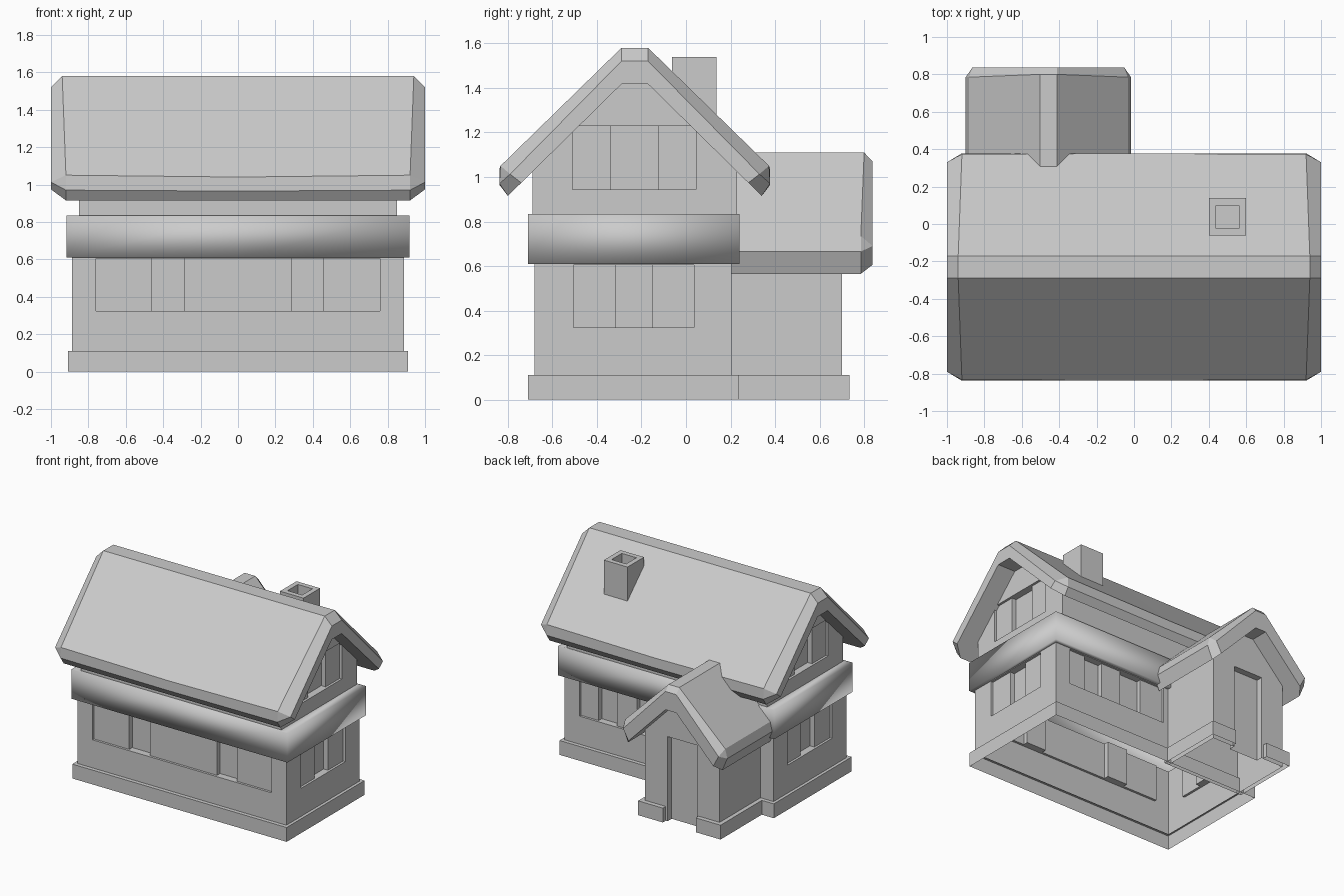
import bpy, bmesh
from mathutils import Vector

if "Cube" in bpy.data.objects:
    bpy.data.objects.remove(bpy.data.objects["Cube"])


def finish(name, bm):
    bmesh.ops.remove_doubles(bm, verts=bm.verts, dist=1e-5)
    bmesh.ops.recalc_face_normals(bm, faces=bm.faces)
    me = bpy.data.meshes.new(name)
    bm.to_mesh(me)
    bm.free()
    ob = bpy.data.objects.new(name, me)
    bpy.context.collection.objects.link(ob)
    return ob


def loft(name, rings, cap=True):
    """Skin a list of equally long closed rings of points."""
    bm = bmesh.new()
    vs = [[bm.verts.new(p) for p in r] for r in rings]
    n = len(rings[0])
    for a, b in zip(vs, vs[1:]):
        for i in range(n):
            j = (i + 1) % n
            bm.faces.new((a[i], a[j], b[j], b[i]))
    if cap:
        bm.faces.new(vs[0])
        bm.faces.new(vs[-1])
    return finish(name, bm)


def box(name, x0, x1, y0, y1, z0, z1):
    return loft(name, [[(x0, y0, z), (x1, y0, z), (x1, y1, z), (x0, y1, z)] for z in (z0, z1)])


def cut(ob, boxes):
    """Subtract boxes from an object and bake the result."""
    helpers = []
    for b in boxes:
        c = box("cutter", *b)
        c.hide_render = True
        m = ob.modifiers.new("cut", 'BOOLEAN')
        m.object, m.solver = c, 'EXACT'
        helpers.append(c)
    dg = bpy.context.evaluated_depsgraph_get()
    me = bpy.data.meshes.new_from_object(ob.evaluated_get(dg))
    ob.modifiers.clear()
    ob.data = me
    for c in helpers:
        bpy.data.objects.remove(c)


def open_ends(ob, *heights):
    """Remove horizontal faces at the given heights (hollow shell)."""
    bm = bmesh.new()
    bm.from_mesh(ob.data)
    kill = [f for f in bm.faces if any(all(abs(v.co.z - h) < 1e-4 for v in f.verts) for h in heights)]
    bmesh.ops.delete(bm, geom=kill, context='FACES')
    bm.to_mesh(ob.data)
    bm.free()


def rect(x, y0, y1, z):
    return [(-x, y0, z), (0, y0, z), (x, y0, z), (x, y1, z), (0, y1, z), (-x, y1, z)]


SHALLOW, DEEP = 0.018, 0.055


def side_window(x, ys, z0, z1):
    """Recesses on both x sides: shallow frame with a deeper middle pane."""
    out = []
    for s in (-1, 1):
        for (a, b), d in (((ys[0], ys[3]), SHALLOW), ((ys[1], ys[2]), DEEP)):
            xa, xb = sorted((s * (x - d), s * (x + 0.05)))
            out.append((xa, xb, a, b, z0, z1))
    return out


# main plinth, ground floor, band
WX, WY0, WY1 = 0.887, -0.68, 0.205
loft("plinth", [rect(0.91, -0.71, 0.235, 0), rect(0.91, -0.71, 0.235, 0.11),
                rect(WX, WY0, WY1, 0.11)], cap=False)

walls = box("ground_floor_walls", -WX, WX, WY0, WY1, 0.10, 0.61)
F, B = WY0 - 0.05, WY1 + 0.05
wins = side_window(WX, (-0.505, -0.315, -0.15, 0.035), 0.325, 0.605)
wins.append((-0.76, 0.76, F, WY0 + SHALLOW, 0.325, 0.605))
wins += [(a, b, F, WY0 + DEEP, 0.325, 0.605) for a, b in ((-0.46, -0.285), (0.285, 0.455))]
wins.append((-0.10, 0.76, WY1 - SHALLOW, B, 0.325, 0.605))
wins += [(a, b, WY1 - DEEP, B, 0.325, 0.605) for a, b in ((0.455, 0.61), (0.10, 0.285))]
cut(walls, wins)
open_ends(walls, 0.10, 0.61)

band = loft("floor_band", [rect(WX, WY0, WY1, 0.61), rect(0.917, -0.71, 0.24, 0.61),
                           rect(0.917, -0.71, 0.24, 0.835), rect(0.85, -0.69, 0.23, 0.835)], cap=False)
for p in band.data.polygons:
    p.use_smooth = True

# upper floor with gables
gable = [(-0.69, 0.835), (0.23, 0.835), (0.23, 1.03), (-0.17, 1.425), (-0.29, 1.425), (-0.69, 1.03)]
upper = loft("upper_floor_walls", [[(x, y, z) for y, z in gable] for x in (-0.85, 0.85)])
cut(upper, side_window(0.85, (-0.51, -0.34, -0.125, 0.045), 0.945, 1.23))
open_ends(upper, 0.835)


# roofs: half profiles are (offset from ridge line, z), top ridge round to under ridge
def ring(half, place, along):
    right = [place(d, z, a) for (d, z), a in zip(half, along)]
    left = [place(-d, z, a) for (d, z), a in zip(half, along)]
    return right + left[::-1]


def main_place(d, z, a):
    return (a, d - 0.23, z)


full = [(0.06, 1.58), (0.603, 1.05), (0.608, 0.97), (0.57, 0.915), (0.06, 1.417)]
mid = [(0.06, 1.58), (0.607, 1.04), (0.608, 0.965), (0.57, 0.915), (0.06, 1.417)]
end = [(0.06, 1.52), (0.56, 1.013), (0.56, 1.013), (0.51, 0.974), (0.06, 1.417)]
loft("main_roof", [ring(h, main_place, [a * k for k in ks]) for h, a, ks in (
    (end, -1, [1] * 5), (full, -1, [0.94, 0.92, 0.92, 0.92, 0.94]), (mid, 0, [0] * 5),
    (full, 1, [0.94, 0.92, 0.92, 0.92, 0.94]), (end, 1, [1] * 5))])

CX = -0.458


def annex_place(d, z, a):
    return (CX + d, a, z)


full = [(0.045, 1.11), (0.425, 0.735), (0.442, 0.665), (0.40, 0.565), (0.045, 0.93)]
end = [(0.045, 1.07), (0.405, 0.69), (0.405, 0.69), (0.36, 0.606), (0.045, 0.93)]
loft("annex_roof", [ring(full, annex_place, [0.205] * 5),
                    ring(full, annex_place, [0.80, 0.785, 0.785, 0.785, 0.80]),
                    ring(end, annex_place, [0.838] * 5)])

# annex walls with recessed door
half = [(0.318, 0.0), (0.318, 0.66), (0.045, 0.94)]
outline = half + [(-d, z) for d, z in reversed(half)]
annex = loft("annex_walls", [[(CX + d, y, z) for d, z in outline] for y in (0.205, 0.70)])
cut(annex, [(CX - 0.125, CX + 0.125, 0.65, 0.8, -0.1, 0.65)])
open_ends(annex, 0.0)

# annex plinth, one block each side of the door
for side, s in (("left", -1), ("right", 1)):
    pts = [(0.35, 0.205), (0.35, 0.735), (0.14, 0.735), (0.14, 0.695), (0.313, 0.695), (0.313, 0.205)]
    ob = loft("annex_plinth_" + side, [[(CX + s * d, y, z) for d, y in pts] for z in (0, 0.11)])
    open_ends(ob, 0.0)


# chimney with hollow top
def square(r, z):
    return [(0.5 + i * r, 0.038 + j * r, z) for i, j in ((-1, -1), (1, -1), (1, 1), (-1, 1))]


loft("chimney", [square(0.10, 1.18), square(0.10, 1.54), square(0.062, 1.54), square(0.062, 1.46)])
